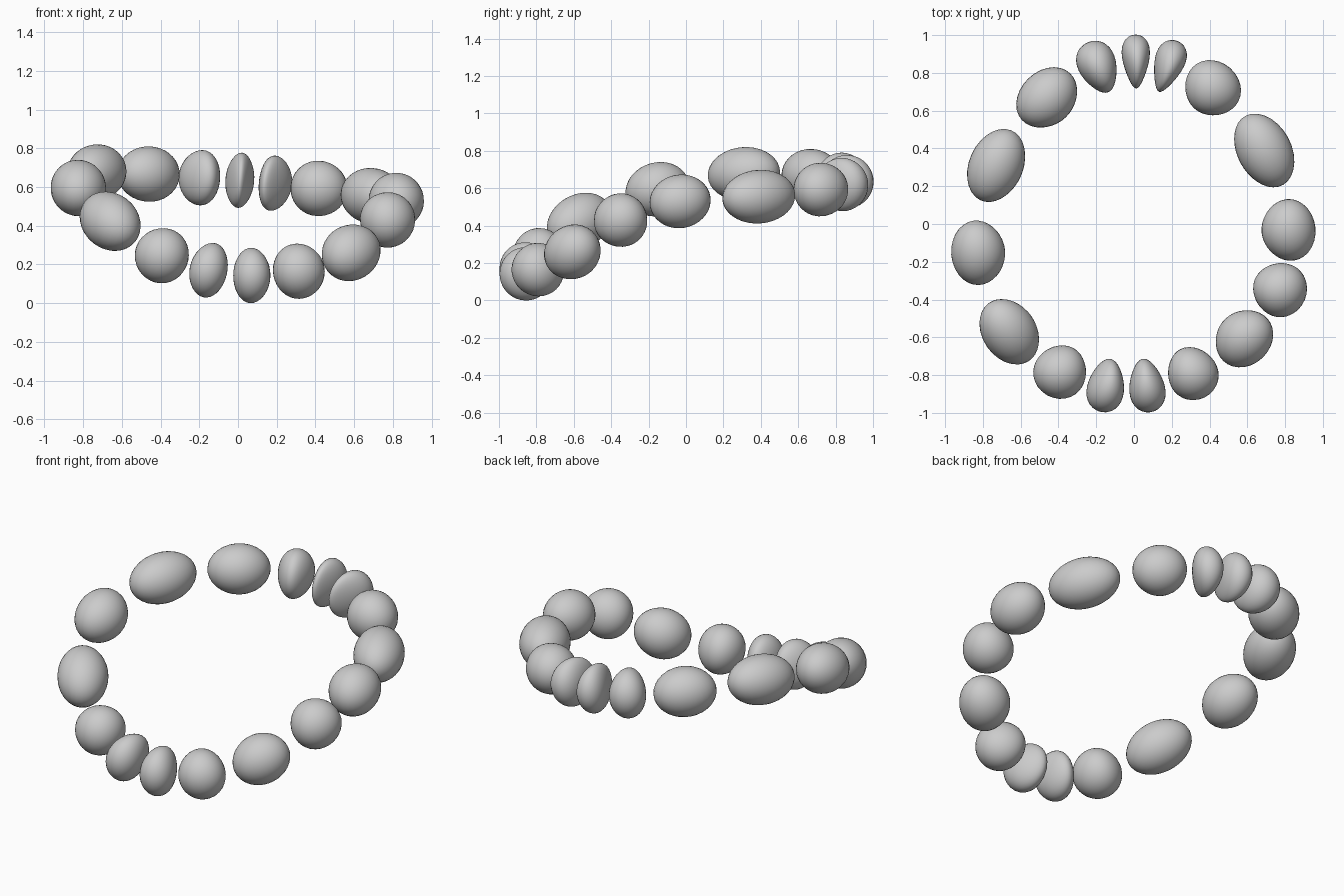
import bpy, bmesh
from math import sin, cos
from mathutils import Vector, Matrix

if "Cube" in bpy.data.objects:
    bpy.data.objects.remove(bpy.data.objects["Cube"])

RADIUS = 0.143   # bead radius across the string
BEND = 0.85      # radius of the loop the beads follow

# Beads clockwise from the back: centre x, y, z, half length along string, inward taper
BEADS = [
    (0.01, 0.86, 0.635, 0.068, 0.30), (0.18, 0.835, 0.62, 0.074, 0.30),
    (0.415, 0.718, 0.593, 0.152, 0.0), (0.69, 0.39, 0.555, 0.208, 0.0),
    (0.818, -0.032, 0.53, 0.163, 0.0), (0.772, -0.347, 0.43, 0.143, 0.0),
    (0.582, -0.605, 0.26, 0.164, 0.0), (0.31, -0.79, 0.165, 0.131, 0.0),
    (0.067, -0.855, 0.143, 0.092, 0.12), (-0.148, -0.855, 0.17, 0.093, 0.12),
    (-0.39, -0.782, 0.245, 0.138, 0.0), (-0.66, -0.57, 0.423, 0.194, 0.0),
    (-0.825, -0.152, 0.595, 0.172, 0.0), (-0.73, 0.31, 0.677, 0.202, 0.0),
    (-0.46, 0.668, 0.667, 0.177, 0.0), (-0.19, 0.83, 0.648, 0.099, 0.12),
]


def make_bead(index):
    x, y, z, half, taper = BEADS[index]
    before = Vector(BEADS[index - 1][:3])
    after = Vector(BEADS[(index + 1) % len(BEADS)][:3])
    # Local axes: along the string, outward, up
    along = (after - before).normalized()
    outward = Vector((0, 0, 1)).cross(along).normalized()
    up = along.cross(outward)
    frame = Matrix((along, outward, up)).transposed().to_4x4()

    bm = bmesh.new()
    bmesh.ops.create_uvsphere(bm, u_segments=32, v_segments=18, radius=1)
    for v in bm.verts:
        # Stretch, taper towards the inside and bend around the loop
        t = v.co.x * half * (1 + taper * v.co.y)
        r = BEND + v.co.y * RADIUS
        v.co = Vector((r * sin(t / BEND), r * cos(t / BEND) - BEND, v.co.z * RADIUS))
    # Recentre after bending
    ys = [v.co.y for v in bm.verts]
    shift = (max(ys) + min(ys)) / 2
    for v in bm.verts:
        v.co.y -= shift
    for f in bm.faces:
        f.smooth = True
    name = f"bead_{index + 1:02d}"
    mesh = bpy.data.meshes.new(name)
    bm.to_mesh(mesh)
    bm.free()
    obj = bpy.data.objects.new(name, mesh)
    obj.matrix_world = Matrix.Translation((x, y, z)) @ frame
    bpy.context.collection.objects.link(obj)


for i in range(len(BEADS)):
    make_bead(i)
